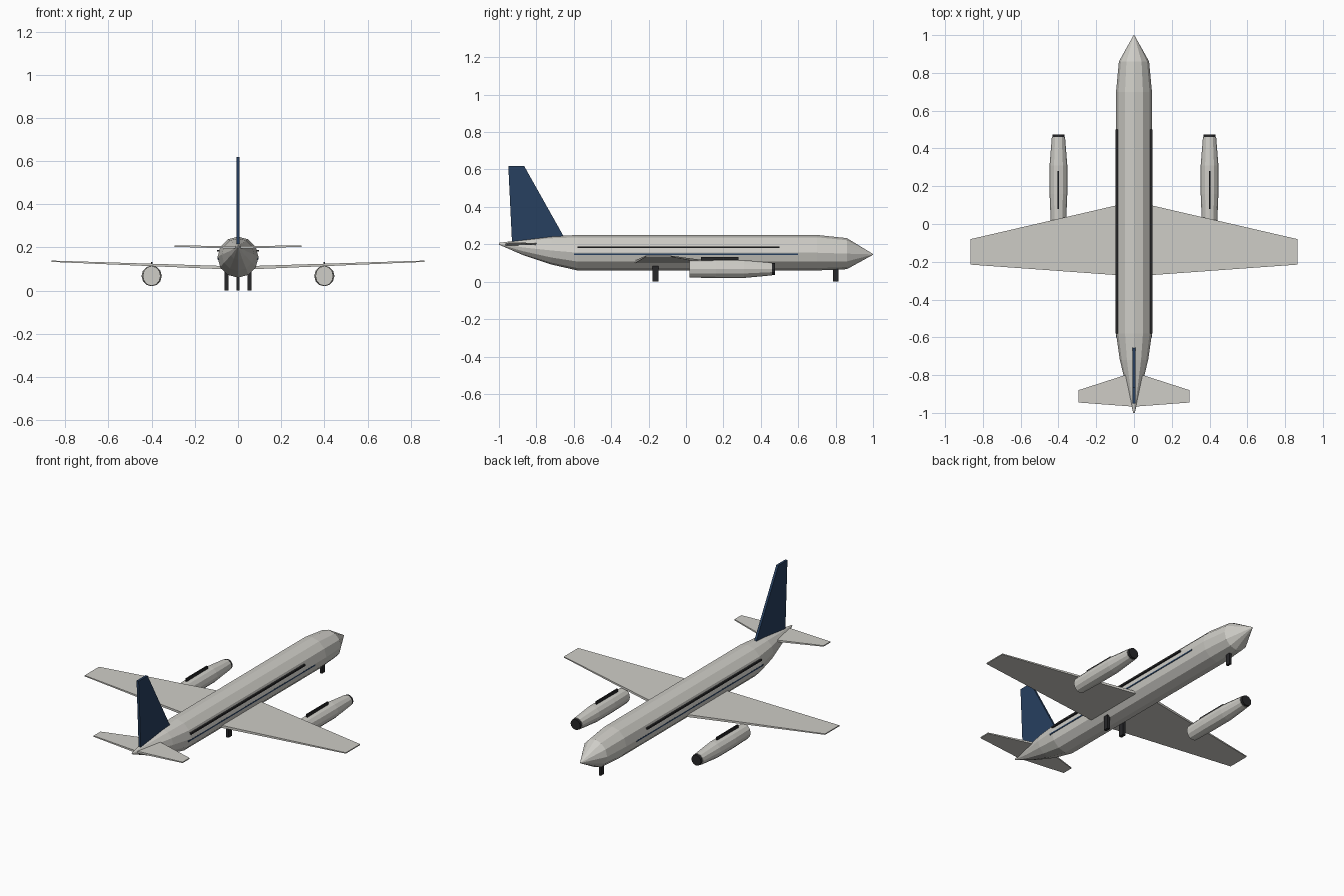
import bpy, bmesh, math

if "Cube" in bpy.data.objects:
    bpy.data.objects.remove(bpy.data.objects["Cube"])

def material(name, color):
    m = bpy.data.materials.new(name)
    m.diffuse_color = (*color, 1)
    m.use_nodes = True
    m.node_tree.nodes["Principled BSDF"].inputs["Base Color"].default_value = m.diffuse_color
    return m

BODY = material("warm_grey", (0.62, 0.61, 0.57))
BLUE = material("navy", (0.02, 0.05, 0.115))
DARK = material("dark", (0.02, 0.02, 0.022))

def finish(name, bm, mat):
    bmesh.ops.recalc_face_normals(bm, faces=bm.faces)
    me = bpy.data.meshes.new(name)
    bm.to_mesh(me)
    bm.free()
    me.materials.append(mat)
    ob = bpy.data.objects.new(name, me)
    bpy.context.collection.objects.link(ob)
    return ob

def loft(name, loops, mat):
    """Skin a series of equal-length point loops and cap both ends."""
    bm = bmesh.new()
    rings = [[bm.verts.new(p) for p in loop] for loop in loops]
    n = len(rings[0])
    for a, b in zip(rings, rings[1:]):
        for i in range(n):
            j = (i + 1) % n
            bm.faces.new((a[i], a[j], b[j], b[i]))
    bm.faces.new(rings[0])
    bm.faces.new(rings[-1])
    return finish(name, bm, mat)

def tube(name, x, stations, mat, sides=12):
    """Round body along y; stations are (y, centre z, half width, half height)."""
    ang = [2 * math.pi * i / sides for i in range(sides)]
    return loft(name, [[(x + w * math.cos(a), y, z + h * math.sin(a)) for a in ang]
                       for y, z, w, h in stations], mat)

def box(name, x, y, z, mat):
    """Box from (min, max) ranges."""
    return loft(name, [[(x[0], yy, z[0]), (x[1], yy, z[0]), (x[1], yy, z[1]), (x[0], yy, z[1])]
                       for yy in y], mat)

def surface(name, root, tip, mat):
    """Full-span wing; root and tip are (x, front y, rear y, z, half thickness)."""
    def section(s, p):
        x, f, r, z, t = p
        return [(s * x, f, z - t), (s * x, r, z - t), (s * x, r, z + t), (s * x, f, z + t)]
    return loft(name, [section(-1, tip), section(1, root), section(1, tip)], mat)

# Fuselage
tube("fuselage", 0, [
    (-1.0, 0.203, 0.004, 0.005),
    (-0.87, 0.183, 0.038, 0.041),
    (-0.72, 0.167, 0.075, 0.075),
    (-0.58, 0.155, 0.095, 0.095),
    (0.70, 0.155, 0.095, 0.095),
    (0.86, 0.150, 0.080, 0.083),
    (1.0, 0.146, 0.002, 0.002)], BODY)

# Wings and tailplane
surface("wing", (0, 0.12, -0.277, 0.104, 0.008), (0.865, -0.08, -0.215, 0.136, 0.003), BODY)
surface("tailplane", (0, -0.785, -0.967, 0.200, 0.006), (0.295, -0.88, -0.945, 0.206, 0.003), BODY)

# Fin
fin = [(-0.65, 0.235), (-0.93, 0.205), (-0.95, 0.618), (-0.865, 0.618)]
loft("tail_fin", [[(x, y, z) for y, z in fin] for x in (-0.007, 0.007)], BLUE)

for s, side in ((-1, "left"), (1, "right")):
    # Engines
    ex = 0.4 * s
    tube("engine_" + side, ex, [
        (0.018, 0.068, 0.041, 0.046),
        (0.16, 0.068, 0.047, 0.048),
        (0.31, 0.068, 0.047, 0.048),
        (0.46, 0.068, 0.035, 0.034)], BODY)
    tube("engine_intake_" + side, ex, [
        (0.455, 0.068, 0.032, 0.031), (0.475, 0.068, 0.032, 0.031)], DARK)
    box("pylon_" + side, (ex - 0.004, ex + 0.004), (0.08, 0.28), (0.105, 0.132), DARK)
    # Window line and side stripe
    box("window_line_" + side, (s * 0.08, s * 0.097), (-0.58, 0.5), (0.180, 0.189), DARK)
    box("side_stripe_" + side, (s * 0.08, s * 0.0945), (-0.60, 0.60), (0.144, 0.152), BLUE)
    # Main gear
    gx = 0.054 * s
    box("main_gear_" + side, (gx - 0.009, gx + 0.009), (-0.18, -0.148), (0, 0.085), DARK)

# Nose gear
box("nose_gear", (-0.007, 0.007), (0.785, 0.815), (0, 0.09), DARK)
